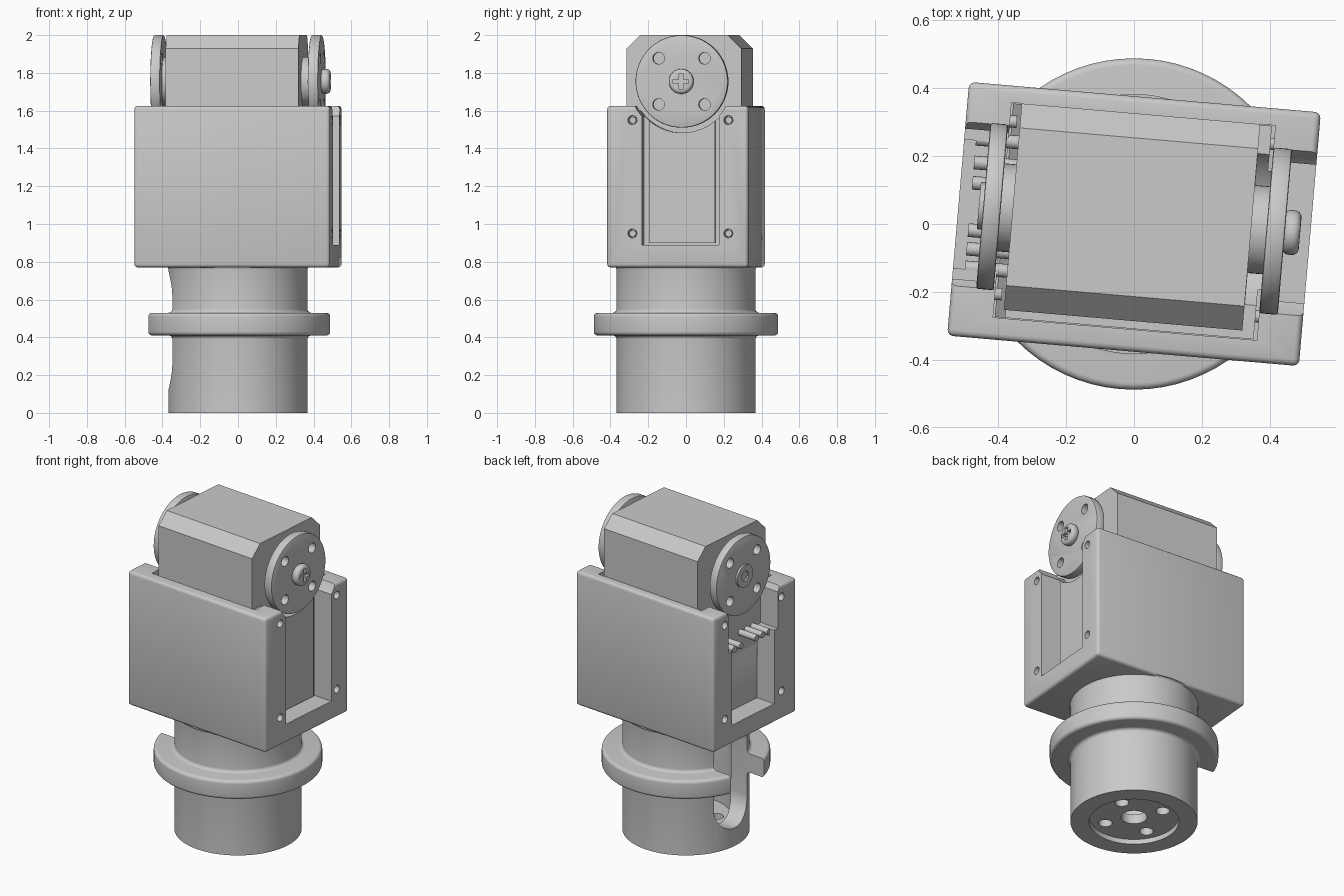
import bpy, bmesh
from math import pi, cos, sin, radians
from mathutils import Matrix, Vector

old = bpy.data.objects.get("Cube")
if old:
    bpy.data.objects.remove(old, do_unlink=True)

TURN = radians(-4.95)          # the head is turned slightly on its base
AXIS_Y, AXIS_Z = 0.015, 1.755  # hinge axis of the servo
SHADE = 0.59

grey = bpy.data.materials.new("plain grey")
grey.use_nodes = True
grey.diffuse_color = (SHADE, SHADE, SHADE, 1)
grey.node_tree.nodes["Principled BSDF"].inputs["Base Color"].default_value = (SHADE, SHADE, SHADE, 1)


def finish(name, bm):
    bmesh.ops.recalc_face_normals(bm, faces=bm.faces)
    me = bpy.data.meshes.new(name)
    bm.to_mesh(me)
    bm.free()
    me.materials.append(grey)
    ob = bpy.data.objects.new(name, me)
    bpy.context.collection.objects.link(ob)
    return ob


def box(name, x, y, z):
    bm = bmesh.new()
    bmesh.ops.create_cube(bm, size=1)
    for v in bm.verts:
        v.co = [r[0] if c < 0 else r[1] for r, c in zip((x, y, z), v.co)]
    return finish(name, bm)


def rod(name, r, a, b, u=0.0, v=0.0, axis="X", n=48):
    """Cylinder from a to b along X (u=y, v=z) or Z (u=x, v=y)."""
    bm = bmesh.new()
    bmesh.ops.create_cone(bm, cap_ends=True, segments=n, radius1=r, radius2=r, depth=b - a)
    mid = (a + b) / 2
    if axis == "X":
        m = Matrix.Translation((mid, u, v)) @ Matrix.Rotation(pi / 2, 4, "Y")
    else:
        m = Matrix.Translation((u, v, mid))
    bm.transform(m)
    return finish(name, bm)


def prism(name, pts, a, b, axis="X"):
    """Extrude a profile along X (points are y,z) or Y (points are x,z)."""
    bm = bmesh.new()
    place = (lambda p: (a, p[0], p[1])) if axis == "X" else (lambda p: (p[0], a, p[1]))
    face = bm.faces.new([bm.verts.new(place(p)) for p in pts])
    ext = bmesh.ops.extrude_face_region(bm, geom=[face])["geom"]
    step = Vector((b - a, 0, 0)) if axis == "X" else Vector((0, b - a, 0))
    bmesh.ops.translate(bm, vec=step, verts=[g for g in ext if isinstance(g, bmesh.types.BMVert)])
    # the starting face may survive or not; make sure the solid is closed
    bmesh.ops.holes_fill(bm, edges=[e for e in bm.edges if e.is_boundary])
    return finish(name, bm)


def lathe(name, pts, n=72):
    bm = bmesh.new()
    rings = [[bm.verts.new((r * cos(2 * pi * i / n), r * sin(2 * pi * i / n), z))
              for r, z in pts] for i in range(n)]
    for i in range(n):
        p, q = rings[i], rings[(i + 1) % n]
        for j in range(len(pts)):
            k = (j + 1) % len(pts)
            bm.faces.new((p[j], q[j], q[k], p[k]))
    return finish(name, bm)


def arc(cx, cz, r, a0, a1, n=5):
    return [(cx + r * cos(radians(a0 + (a1 - a0) * i / n)),
             cz + r * sin(radians(a0 + (a1 - a0) * i / n))) for i in range(n + 1)]


def bake(ob):
    dg = bpy.context.evaluated_depsgraph_get()
    me = bpy.data.meshes.new_from_object(ob.evaluated_get(dg))
    ob.modifiers.clear()
    ob.data = me


def cut(ob, *cutters):
    for c in cutters:
        m = ob.modifiers.new("cut", "BOOLEAN")
        m.operation, m.solver, m.object = "DIFFERENCE", "EXACT", c
        bake(ob)
        bpy.data.objects.remove(c, do_unlink=True)


def bevel(ob, w, seg=3):
    m = ob.modifiers.new("round", "BEVEL")
    m.width, m.segments, m.limit_method, m.angle_limit = w, seg, "ANGLE", radians(40)
    bake(ob)
    return ob


# Base tube with a rounded collar and a slot facing the connector side
profile = ([(0.368, 0)] + arc(0.388, 0.39, 0.02, 180, 90) + arc(0.468, 0.43, 0.02, -90, 0)
           + arc(0.468, 0.51, 0.02, 0, 90) + arc(0.388, 0.55, 0.02, 270, 180)
           + arc(0.383, 0.76, 0.015, 180, 90) + [(0.26, 0.775), (0.26, 0)])
base = lathe("base_tube", profile)
slot = arc(0, 0.265, 0.15, 180, 360, 16) + arc(0, 0.61, 0.15, 0, 180, 16)
slot_cutter = prism("slot_cutter", slot, -0.7, -0.15)
slot_cutter.data.transform(Matrix.Rotation(TURN, 4, "Z"))
cut(base, slot_cutter)

# Drive disc recessed in the underside
base_disc = rod("base_disc", 0.258, 0.03, 0.09, axis="Z", n=64)
cut(base_disc, rod("hole", 0.075, -0.1, 0.2, axis="Z"))
for i in range(4):
    a = radians(27 + 90 * i)
    cut(base_disc, rod("hole", 0.04, -0.1, 0.2, 0.18 * cos(a), 0.18 * sin(a), "Z", 24))

head = []

# Open bracket around the servo, rounded outside and then hollowed
bracket = bevel(box("bracket", (-0.52, 0.52), (-0.375, 0.375), (0.77, 1.625)), 0.018)
cut(bracket,
    box("c", (-0.39, 0.39), (-0.31, 0.325), (0.87, 2)),
    box("c", (0.2, 0.7), (AXIS_Y - 0.205, AXIS_Y + 0.205), (0.89, 2.1)),
    box("c", (-0.7, -0.2), (AXIS_Y - 0.19, AXIS_Y + 0.19), (0.89, 2.1)),
    box("c", (-0.7, -0.25), (AXIS_Y - 0.222, AXIS_Y + 0.222), (1.36, 2.2)),
    rod("c", 0.275, -0.7, 0.7, AXIS_Y, AXIS_Z, n=64))
for y in (-0.255, 0.255):
    for z in (0.95, 1.55):
        for s in (-1, 1):
            a, b = sorted((s * 0.3, s * 0.7))
            cut(bracket, rod("c", 0.024, a, b, AXIS_Y + y, z, n=20))
            a, b = sorted((s * 0.37, s * 0.49))
            head.append(rod("mounting_screw", 0.018, a, b, AXIS_Y + y, z, n=16))
head.append(bracket)

# Servo body: chamfered upper housing and wider lower housing
y0, y1, ch = -0.285, 0.325, 0.072
head.append(prism("servo_housing", [(y0, 1.2), (y0, 2 - ch), (y0 + ch, 2),
                                    (y1 - ch, 2), (y1, 2 - ch), (y1, 1.2)], -0.36, 0.345))
lower = prism("servo_lower_housing", [(0.38, 0.872), (0.38, 1.6), (-0.355, 1.6), (-0.355, 1.23),
                                      (-0.385, 1.15), (-0.385, 0.872)], -0.308, 0.323, "Y")
panel = box("servo_panel", (0.37, 0.41), (AXIS_Y - 0.175, AXIS_Y + 0.175), (0.9, 1.6))
for ob in (lower, panel):
    cut(ob, rod("c", 0.272, 0.346, 0.7, AXIS_Y, AXIS_Z, n=64))
    head.append(ob)

# Connector pins
for y in (0.21, 0.14, 0.08, -0.06, -0.115, -0.17):
    head.append(rod("connector_pin", 0.02, -0.485, -0.34, y, 1.34, n=16))

# Hinge discs with their bosses
for name, a, b in (("drive_disc", 0.39, 0.445), ("idler_disc", -0.447, -0.395)):
    disc = bevel(rod(name, 0.245, a, b, AXIS_Y, AXIS_Z, n=64), 0.006, 2)
    for dy in (-0.122, 0.122):
        for dz in (-0.122, 0.122):
            cut(disc, rod("c", 0.031, a - 0.02, b + 0.02, AXIS_Y + dy, AXIS_Z + dz, n=24))
    head.append(disc)
head.append(rod("drive_boss", 0.13, 0.34, 0.395, AXIS_Y, AXIS_Z))
head.append(rod("idler_boss", 0.13, -0.4, -0.35, AXIS_Y, AXIS_Z))
cap = rod("idler_cap", 0.07, -0.46, -0.44, AXIS_Y, AXIS_Z)
cut(cap, rod("c", 0.032, -0.5, -0.45, AXIS_Y, AXIS_Z, n=24))
head.append(cap)

# Cross-head screw on the drive disc
screw = bevel(rod("centre_screw", 0.066, 0.44, 0.49, AXIS_Y, AXIS_Z), 0.02, 4)
for w, h in ((0.042, 0.011), (0.011, 0.042)):
    cut(screw, box("c", (0.472, 0.6), (AXIS_Y - w, AXIS_Y + w), (AXIS_Z - h, AXIS_Z + h)))
head.append(screw)

# Turn the head and shade everything
for ob in head:
    ob.rotation_euler.z = TURN
bpy.ops.object.select_all(action="DESELECT")
for ob in head + [base, base_disc]:
    ob.select_set(True)
    bpy.context.view_layer.objects.active = ob
bpy.ops.object.shade_smooth_by_angle(angle=radians(32))
